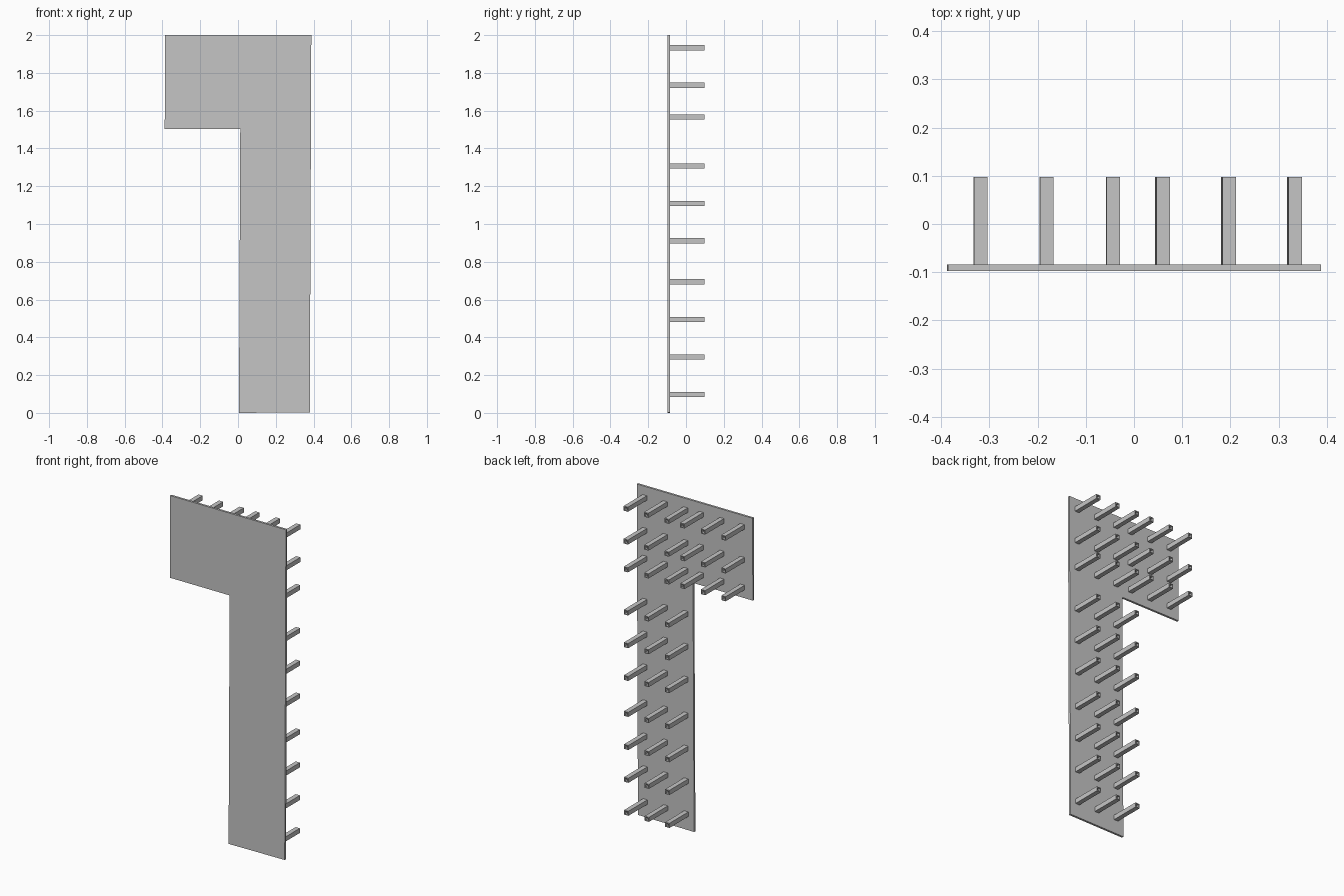
import bpy
import bmesh
from mathutils import Vector

cube = bpy.data.objects.get("Cube")
if cube:
    bpy.data.objects.remove(cube, do_unlink=True)

metal = bpy.data.materials.new("light_grey_metal")
metal.use_nodes = True
grey = (0.56, 0.56, 0.56, 1)
metal.diffuse_color = grey
metal.node_tree.nodes["Principled BSDF"].inputs["Base Color"].default_value = grey

FRONT, PLATE_BACK, PEG_END = -0.097, -0.084, 0.097
PEG, WALL = 0.028, 0.005


def finish(name, bm):
    bmesh.ops.recalc_face_normals(bm, faces=bm.faces)
    mesh = bpy.data.meshes.new(name)
    bm.to_mesh(mesh)
    bm.free()
    mesh.materials.append(metal)
    obj = bpy.data.objects.new(name, mesh)
    bpy.context.collection.objects.link(obj)


def extrude_y(bm, face, depth):
    out = bmesh.ops.extrude_face_region(bm, geom=[face])["geom"]
    verts = [g for g in out if isinstance(g, bmesh.types.BMVert)]
    bmesh.ops.translate(bm, verts=verts, vec=(0, depth, 0))


# L-shaped plate, slightly out of square
outline = [(-0.386, 2), (0.388, 2), (0.38, 0.003), (0.005, 0),
           (0.012, 1.503), (-0.388, 1.503)]
bm = bmesh.new()
face = bm.faces.new([bm.verts.new((x, FRONT, z)) for x, z in outline])
extrude_y(bm, face, PLATE_BACK - FRONT)
finish("plate", bm)


# Hollow square peg standing on the back of the plate
def add_peg(name, x, z):
    bm = bmesh.new()
    rings = []
    for half in (PEG / 2, PEG / 2 - WALL):
        for y in (PLATE_BACK, PEG_END):
            rings.append([bm.verts.new(Vector((x + i * half, y, z + k * half)))
                          for i, k in ((-1, -1), (1, -1), (1, 1), (-1, 1))])
    outer_base, outer_end, inner_base, inner_end = rings
    for a, b in ((outer_base, outer_end), (outer_end, inner_end),
                 (inner_end, inner_base), (inner_base, outer_base)):
        for i in range(4):
            j = (i + 1) % 4
            bm.faces.new((a[i], a[j], b[j], b[i]))
    finish(name, bm)


# Three columns run the full height, three more fill the wide top
rows = (1.933, 1.735, 1.567, 1.307, 1.109, 0.911, 0.694, 0.494, 0.296, 0.097)
arm_columns = (-0.318, -0.181, -0.043)
stem_columns = (0.061, 0.198, 0.335)
for r, z in enumerate(rows):
    columns = arm_columns + stem_columns if r < 3 else stem_columns
    for c, x in enumerate(columns):
        add_peg(f"peg_{r + 1}_{c + 1}", x - 0.002 * (2 - z), z)
